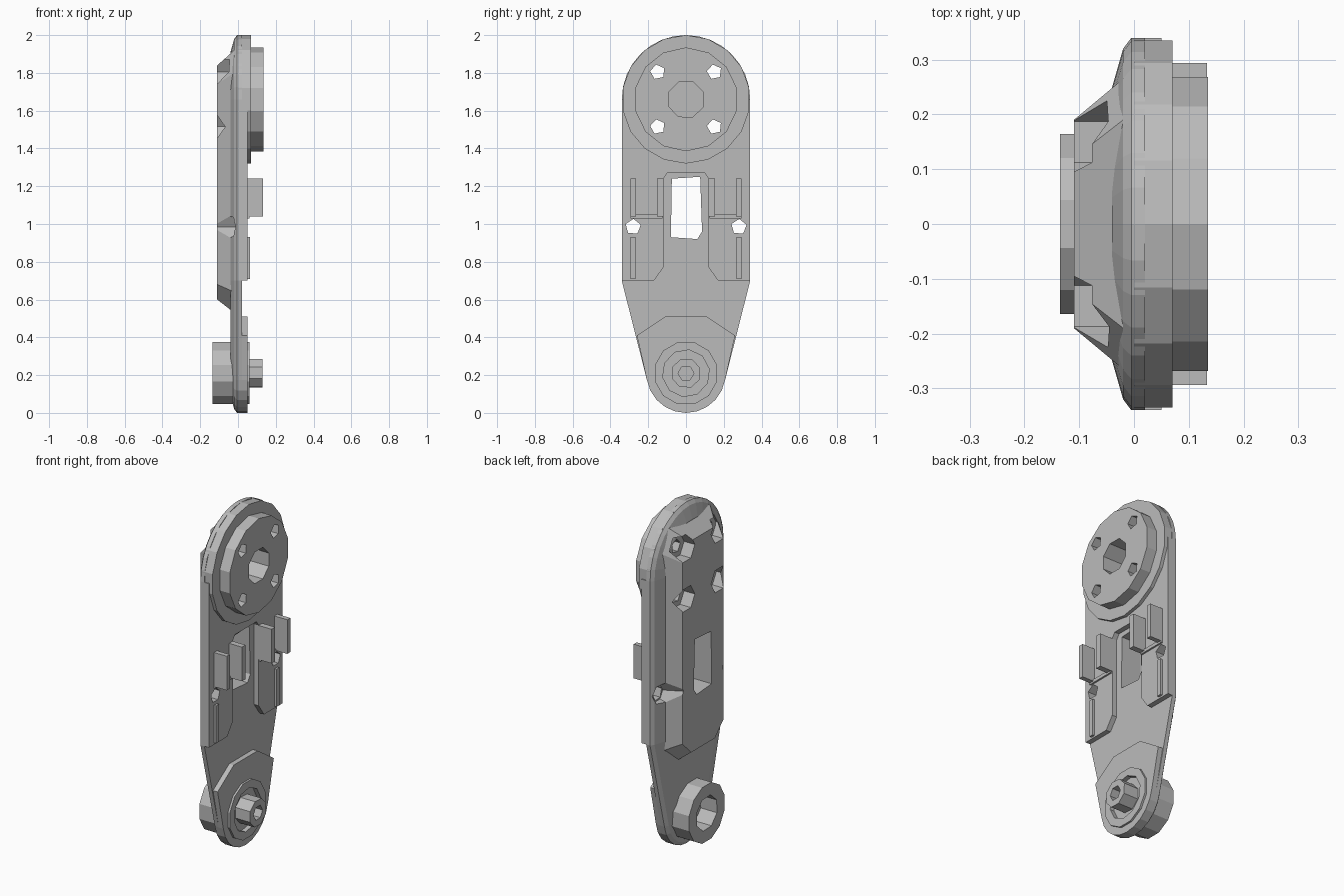
import bpy, bmesh
from math import sin, cos, pi, radians

if "Cube" in bpy.data.objects:
    bpy.data.objects.remove(bpy.data.objects["Cube"])

grey = bpy.data.materials.new("plain_grey")
grey.use_nodes = True
colour = (0.5, 0.5, 0.5, 1)
grey.diffuse_color = colour
grey.node_tree.nodes["Principled BSDF"].inputs["Base Color"].default_value = colour

TOP, LOW = 1.66, 0.21      # heights of the two pivots


def arc(z, r, sides, start=0, sweep=360, y=0):
    """Points (y, z) on an arc; a full turn leaves out the repeated end."""
    count = sides if sweep == 360 else sides + 1
    angles = [radians(start + sweep * i / sides) for i in range(count)]
    return [(y + r * cos(a), z + r * sin(a)) for a in angles]


def loft(name, layers):
    """Solid through (x, outline) layers with equal point counts."""
    bm = bmesh.new()
    rings = [[bm.verts.new((x, y, z)) for y, z in pts] for x, pts in layers]
    for a, b in zip(rings, rings[1:]):
        for i in range(len(a)):
            j = (i + 1) % len(a)
            bm.faces.new((a[i], a[j], b[j], b[i]))
    bm.faces.new(rings[0][::-1])
    bm.faces.new(rings[-1])
    bmesh.ops.recalc_face_normals(bm, faces=bm.faces)
    mesh = bpy.data.meshes.new(name)
    bm.to_mesh(mesh)
    bm.free()
    mesh.materials.append(grey)
    ob = bpy.data.objects.new(name, mesh)
    bpy.context.collection.objects.link(ob)
    return ob


def prism(name, pts, x0, x1):
    return loft(name, [(x0, pts), (x1, pts)])


def block(name, y0, y1, z0, z1, x0, x1):
    return prism(name, [(y0, z0), (y1, z0), (y1, z1), (y0, z1)], x0, x1)


def mirrored(half):
    """Complete a closed outline from its +y half, listed top to bottom."""
    return half + [(-y, z) for y, z in reversed(half)]


def cut(part, cutters):
    """Subtract the cutters and bake the result."""
    for c in cutters:
        c.hide_render = True
        mod = part.modifiers.new("cut", "BOOLEAN")
        mod.operation, mod.solver, mod.object = "DIFFERENCE", "EXACT", c
    graph = bpy.context.evaluated_depsgraph_get()
    baked = bpy.data.meshes.new_from_object(part.evaluated_get(graph))
    part.modifiers.clear()
    part.data = baked


def plate_outline(d):
    """Arm silhouette shrunk by d."""
    upper = arc(TOP, 0.34 - d, 16, 0, 180)
    lower = arc(LOW, 0.21 - d, 10, 190, 160)
    return upper + [(d - 0.34, 0.7)] + lower + [(0.34 - d, 0.7)]


# Main plate with its rounded back edge
plate = loft("main_plate", [(-0.04, plate_outline(0.09)), (-0.02, plate_outline(0.02)),
                            (-0.005, plate_outline(0)), (0.02, plate_outline(0))])

# Raised spine on the back
spine = loft("back_spine", [
    (-0.02, mirrored([(0.19, 1.92), (0.265, 1.8), (0.265, 0.64), (0.13, 0.53)])),
    (-0.11, mirrored([(0.12, 1.84), (0.19, 1.74), (0.19, 0.68), (0.11, 0.6)]))])

# Raised deck with a notch between its two pads
deck = prism("front_deck", mirrored([(0.1, 1.27), (0.12, 1.24), (0.12, 0.77),
                                     (0.17, 0.7), (0.34, 0.7), (0.34, TOP)][::-1]),
             0.0, 0.05)

# Upper pivot
rim = prism("upper_rim", arc(TOP, 0.34, 18, 10), 0.0, 0.07)
disc = prism("upper_disc", arc(TOP, 0.275, 14, 90), 0.03, 0.135)

# Lower pivot
pad = prism("lower_pad", [(0.26, 0.41), (0.11, 0.51), (-0.11, 0.51), (-0.26, 0.41)]
            + arc(LOW, 0.21, 10, 190, 160), 0.0, 0.05)
ring = prism("lower_ring", arc(LOW, 0.17, 12, 15), 0.03, 0.062)
pin = prism("lower_pin", arc(LOW, 0.08, 8, 20), 0.0, 0.13)
boss = prism("back_boss", arc(LOW, 0.17, 12, 15), -0.135, -0.02)

# Cutters
window = prism("window_cutter", [(-0.08, 0.93), (0.06, 0.92), (0.085, 0.96),
                                 (0.075, 1.25), (-0.075, 1.24)], -0.3, 0.3)
bolt_holes, bolt_pockets, side_holes, side_cones = [], [], [], []
for side in (-1, 1):
    for z in (1.515, 1.805):
        bolt_holes.append(prism("bolt_cutter", arc(z, 0.04, 5, 30, y=side * 0.15), -0.3, 0.3))
        bolt_pockets.append(prism("pocket_cutter", arc(z, 0.075, 6, 0, y=side * 0.15), -0.3, -0.03))
    side_holes.append(prism("side_cutter", arc(0.985, 0.042, 5, 15, y=side * 0.28), -0.3, 0.3))
    side_cones.append(loft("cone_cutter", [(-0.13, arc(0.985, 0.11, 6, 0, y=side * 0.28)),
                                           (-0.01, arc(0.985, 0.05, 6, 0, y=side * 0.28))]))
hub = prism("hub_cutter", arc(TOP, 0.1, 8, 22), 0.0, 0.3)
bore = prism("bore_cutter", arc(LOW, 0.042, 6), -0.3, 0.3)
socket = prism("socket_cutter", arc(LOW, 0.1, 8, 20), -0.3, -0.03)
groove = prism("groove_cutter", arc(LOW, 0.125, 10, 10), 0.035, 0.3)

cut(plate, [window, hub, bore, socket] + bolt_holes + side_holes + side_cones)
cut(spine, [window] + bolt_holes + bolt_pockets + side_cones + side_holes)
cut(deck, [window, hub] + bolt_holes + side_holes)
cut(rim, [hub] + bolt_holes)
cut(disc, [hub] + bolt_holes)
cut(pad, [bore, groove])
cut(ring, [groove])
cut(pin, [bore])
cut(boss, [socket, bore])
for c in [window, hub, bore, socket, groove] + bolt_holes + bolt_pockets + side_holes + side_cones:
    bpy.data.objects.remove(c)

# Clips and low ribs on both sides of the deck
for side, label in ((-1, "right"), (1, "left")):
    for place, y, w in (("inner", 0.137, 0.034), ("outer", 0.28, 0.028)):
        block(f"{label}_{place}_clip", side * y - w / 2, side * y + w / 2,
              1.04, 1.24, 0.03, 0.133)
    block(f"{label}_rib", side * 0.28 - 0.013, side * 0.28 + 0.013, 0.71, 0.93, 0.03, 0.063)
    block(f"{label}_sill", side * 0.21 - 0.085, side * 0.21 + 0.085, 1.03, 1.05, 0.03, 0.06)
